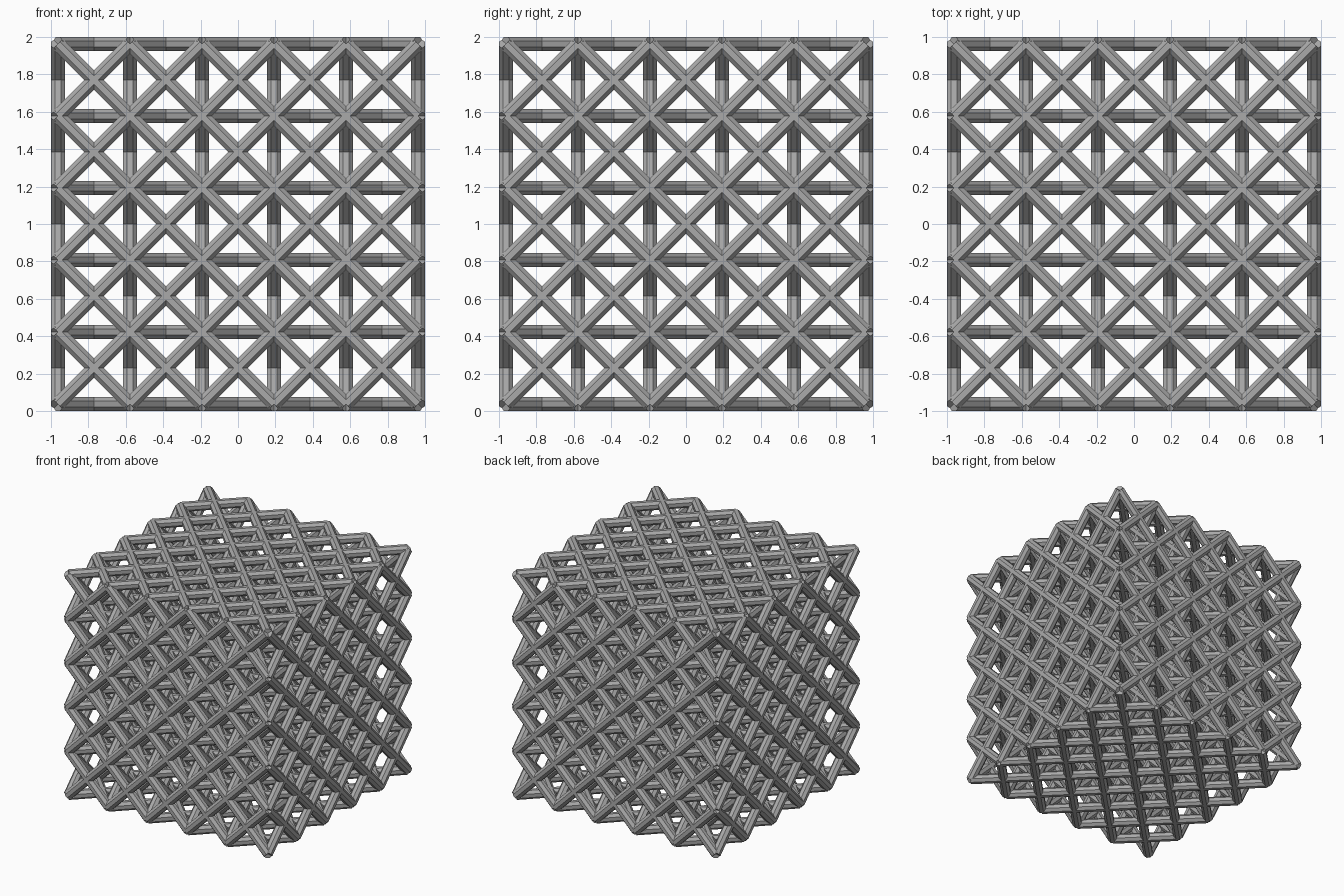
import bpy, bmesh
from math import pi, sqrt, cos
from mathutils import Matrix, Vector

if "Cube" in bpy.data.objects:
    bpy.data.objects.remove(bpy.data.objects["Cube"])

CELLS = 5
RADIUS = 0.0375                    # distance from rod axis to its flat sides
HALF = 1 - RADIUS                  # outermost node position
STEP = 2 * HALF / CELLS
SIDES = 8

grey = bpy.data.materials.new("grey")
grey.use_nodes = True
colour = (0.4, 0.4, 0.4, 1)
grey.diffuse_color = colour
grey.node_tree.nodes["Principled BSDF"].inputs["Base Color"].default_value = colour


def add_rod(bm, start, end):
    """Faceted rod between two points, with a flat side facing along z."""
    axis = (end - start).normalized()
    up = Vector((0, 0, 1))
    side = up.cross(axis)
    frame = Matrix((side, up, axis)).transposed().to_4x4()
    place = Matrix.Translation((start + end) / 2) @ frame @ Matrix.Rotation(pi / SIDES, 4, 'Z')
    r = RADIUS / cos(pi / SIDES)
    bmesh.ops.create_cone(bm, cap_ends=True, segments=SIDES, radius1=r, radius2=r,
                          depth=(end - start).length, matrix=place)


# One flat layer of crossing diagonal rods
bm = bmesh.new()
for k in range(1 - CELLS, CELLS):
    lo, hi = max(0, k), min(CELLS, CELLS + k)
    for flip in (1, -1):
        ends = [Vector((flip * (i * STEP - HALF), (i - k) * STEP - HALF, 0)) for i in (lo, hi)]
        add_rod(bm, *ends)
layer = bpy.data.meshes.new("diagonal_layer")
bm.to_mesh(layer)
bm.free()
layer.materials.append(grey)

# The layer stacked along each of the three axes
stacks = {
    "horizontal_layers": Matrix.Identity(4),
    "front_layers": Matrix.Rotation(pi / 2, 4, 'X'),
    "side_layers": Matrix.Rotation(pi / 2, 4, 'Y'),
}
for name, turn in stacks.items():
    ob = bpy.data.objects.new(name, layer)
    bpy.context.collection.objects.link(ob)
    ob.matrix_world = Matrix.Translation((0, 0, 1)) @ turn @ Matrix.Translation((0, 0, -HALF))
    stack = ob.modifiers.new("stack", 'ARRAY')
    stack.count = CELLS + 1
    stack.use_relative_offset = False
    stack.use_constant_offset = True
    stack.constant_offset_displace = (0, 0, STEP)
